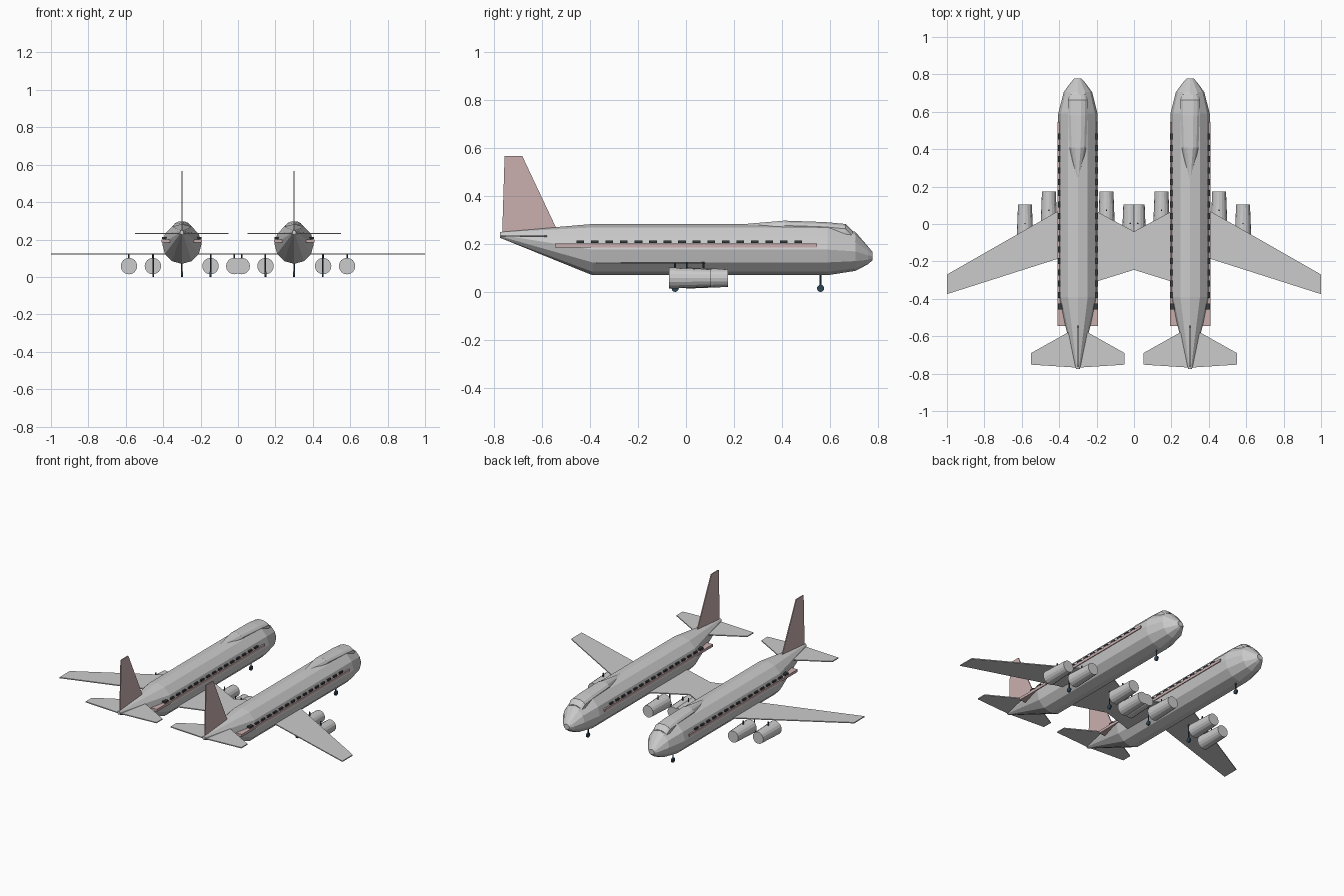
import bpy, bmesh, math
from mathutils import Matrix, Vector

cube = bpy.data.objects.get("Cube")
if cube:
    bpy.data.objects.remove(cube)


def material(name, rgb):
    m = bpy.data.materials.new(name)
    m.use_nodes = True
    m.diffuse_color = (*rgb, 1)
    m.node_tree.nodes["Principled BSDF"].inputs["Base Color"].default_value = (*rgb, 1)
    return m


GREY = material("light grey", (0.6, 0.6, 0.6))
PINK = material("dusty pink", (0.6, 0.43, 0.43))
DARK = material("window charcoal", (0.04, 0.045, 0.05))
TYRE = material("blue black", (0.03, 0.06, 0.09))


def finish(name, bm, mat):
    bmesh.ops.recalc_face_normals(bm, faces=bm.faces)
    mesh = bpy.data.meshes.new(name)
    bm.to_mesh(mesh)
    bm.free()
    mesh.materials.append(mat)
    ob = bpy.data.objects.new(name, mesh)
    bpy.context.collection.objects.link(ob)
    return ob


def loft(name, rings, mat):
    """Skin a list of equal-length point rings and cap both ends."""
    bm = bmesh.new()
    loops = [[bm.verts.new(p) for p in ring] for ring in rings]
    n = len(loops[0])
    for a, b in zip(loops, loops[1:]):
        for i in range(n):
            j = (i + 1) % n
            bm.faces.new((a[i], a[j], b[j], b[i]))
    bm.faces.new(loops[0])
    bm.faces.new(loops[-1])
    return finish(name, bm, mat)


def plate(name, outline, z, mat, thick=0.006):
    """Flat horizontal plate from an x, y outline."""
    return loft(name, [[(x, y, z + s * thick / 2) for x, y in outline] for s in (-1, 1)], mat)


def add_box(bm, lo, hi):
    lo, hi = Vector(lo), Vector(hi)
    m = Matrix.Translation((lo + hi) / 2) @ Matrix.Diagonal((*(hi - lo), 1))
    bmesh.ops.create_cube(bm, size=1, matrix=m)


def cylinder(name, centre, r1, r2, depth, axis, sides, mat):
    bm = bmesh.new()
    turn = Vector((0, 0, 1)).rotation_difference(Vector(axis)).to_matrix().to_4x4()
    bmesh.ops.create_cone(bm, cap_ends=True, segments=sides, radius1=r1, radius2=r2,
                          depth=depth, matrix=Matrix.Translation(centre) @ turn)
    return finish(name, bm, mat)


def strut(name, x, y, bottom, top):
    cylinder(name, (x, y, (bottom + top) / 2), 0.004, 0.004, top - bottom, (0, 0, 1), 8, TYRE)


def landing_gear(name, x, y, top):
    strut(name + "_strut", x, y, 0.015, top)
    cylinder(name + "_wheel", (x, y, 0.015), 0.015, 0.015, 0.01, (1, 0, 0), 12, TYRE)


# Fuselage stations: y, half width, bottom, top
STATIONS = [(-0.775, 0.01, 0.226, 0.25), (-0.39, 0.105, 0.07, 0.283), (0.59, 0.105, 0.07, 0.283),
            (0.705, 0.076, 0.088, 0.25), (0.757, 0.038, 0.115, 0.19), (0.777, 0.02, 0.133, 0.166)]
# Cockpit hump stations: y, half width, top
HUMP = [(0.245, 0.01, 0.283), (0.41, 0.045, 0.297), (0.58, 0.051, 0.291),
        (0.664, 0.052, 0.283), (0.692, 0.045, 0.256)]


def airliner(side, cx):
    # Twelve-sided hull
    rings = []
    for y, w, lo, hi in STATIONS:
        angles = [math.tau * i / 12 for i in range(12)]
        rings.append([(cx + w * math.cos(a), y, (lo + hi) / 2 + (hi - lo) / 2 * math.sin(a))
                      for a in angles])
    loft(side + "_fuselage", rings, GREY)

    # Raised cockpit roof
    rings = []
    for y, w, top in HUMP:
        half = [(w, top - 0.05), (w, top - 0.02), (0.75 * w, top - 0.008), (0.33 * w, top)]
        section = half + [(-x, z) for x, z in reversed(half)]
        rings.append([(cx + x, y, z) for x, z in section])
    loft(side + "_cockpit_roof", rings, GREY)

    # Upright tail fin
    fin = [(-0.765, 0.24), (-0.755, 0.567), (-0.682, 0.567), (-0.535, 0.255)]
    loft(side + "_tail_fin", [[(cx + s * 0.003, y, z) for y, z in fin] for s in (-1, 1)], PINK)

    # Tailplane
    half = [(0, -0.55), (0.25, -0.69), (0.25, -0.752), (0, -0.768)]
    outline = half + [(-0.25, -0.752), (-0.25, -0.69)]
    plate(side + "_tailplane", [(cx + x, y) for x, y in outline], 0.232, GREY)

    # Stripe running through the hull, shown on both sides
    bm = bmesh.new()
    add_box(bm, (cx - 0.108, -0.545, 0.185), (cx + 0.108, 0.545, 0.201))
    finish(side + "_stripe", bm, PINK)

    # Row of cabin windows on both sides
    bm = bmesh.new()
    for i in range(16):
        y = -0.44 + i * 0.0605
        add_box(bm, (cx - 0.105, y - 0.016, 0.203), (cx + 0.105, y + 0.016, 0.214))
    finish(side + "_windows", bm, DARK)

    landing_gear(side + "_nose_gear", cx, 0.56, 0.08)


for side, s in (("left", 1), ("right", -1)):
    airliner(side, 0.3 * s)

    # Outer wing
    wing = [(0.32, 0.118), (1, -0.27), (1, -0.375), (0.32, -0.158)]
    plate(side + "_wing", [(x * s, y) for x, y in wing], 0.122, GREY)

    # Engines on short pylons: x, rear y
    for label, x, rear in (("outboard", 0.583, -0.07), ("midwing", 0.455, 0.0),
                           ("inboard", 0.147, 0.0), ("centre", 0.02, -0.07)):
        name = side + "_" + label
        cylinder(name + "_engine", (x * s, rear + 0.0875, 0.058), 0.044, 0.037,
                 0.175, (0, 1, 0), 16, GREY)
        strut(name + "_pylon", x * s, rear + 0.073, 0.09, 0.122)

    # Main gear below the wings
    for label, x in (("outer", 0.453), ("inner", 0.147)):
        landing_gear(side + "_" + label + "_gear", x * s, -0.045, 0.12)

# Bridge wing joining the two hulls
half = [(0.28, 0.11), (0, -0.04), (-0.28, 0.11)]
plate("centre_wing", half + [(-0.28, -0.332), (0, -0.245), (0.28, -0.332)], 0.122, GREY)
